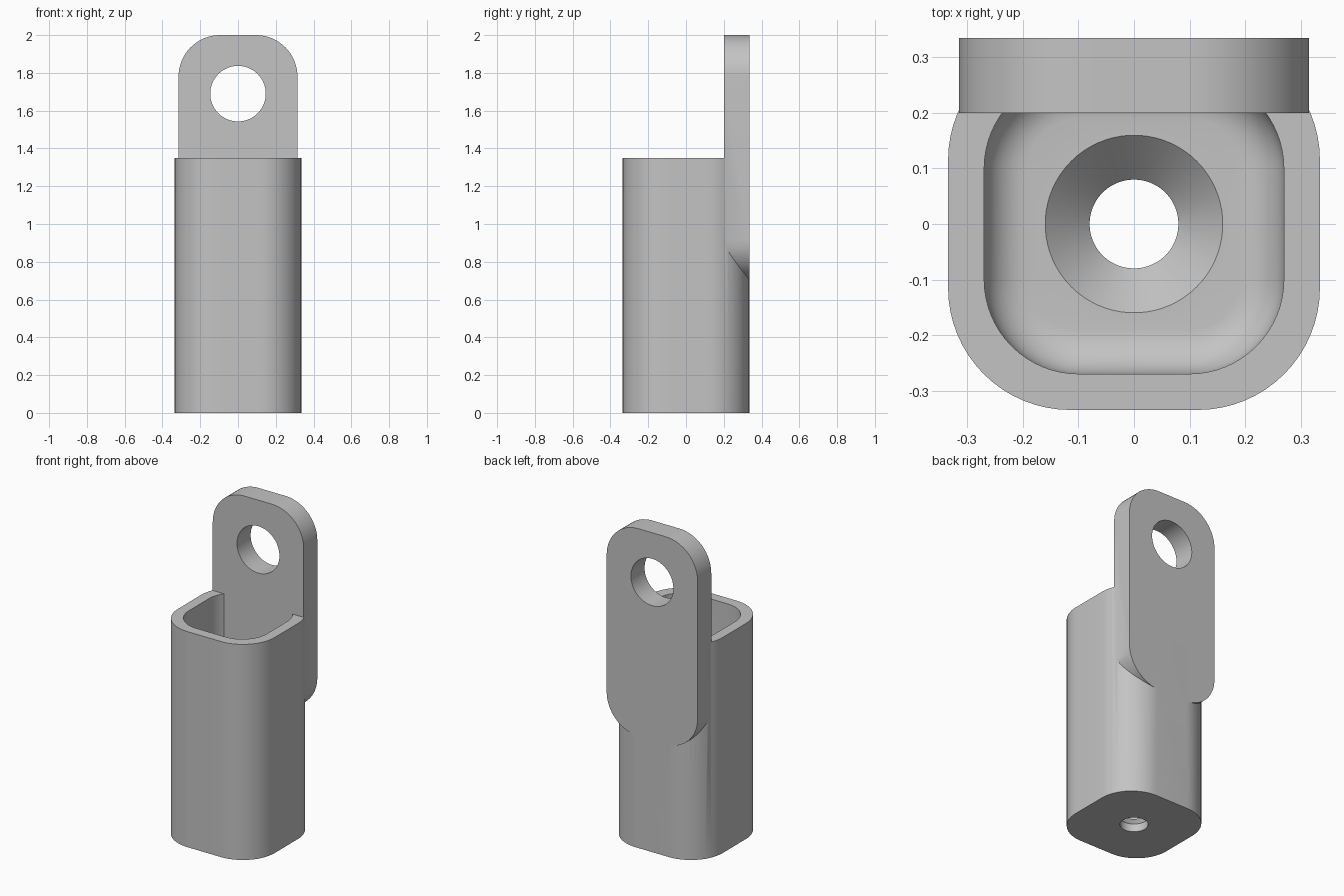
import bpy, bmesh
from math import sin, cos, pi, radians

cube = bpy.data.objects.get("Cube")
if cube:
    bpy.data.objects.remove(cube)

STEPS = 16  # segments per quarter turn
COUNT = 4 * (STEPS + 1)

metal = bpy.data.materials.new("plain grey")
metal.use_nodes = True
grey = (0.55, 0.55, 0.55, 1)
metal.diffuse_color = grey
metal.node_tree.nodes["Principled BSDF"].inputs["Base Color"].default_value = grey


def rounded(half_u, half_v, radius):
    """Rounded rectangle outline, counter-clockwise."""
    points = []
    for corner, (su, sv) in enumerate([(1, 1), (-1, 1), (-1, -1), (1, -1)]):
        for i in range(STEPS + 1):
            a = (corner + i / STEPS) * pi / 2
            points.append((su * (half_u - radius) + radius * cos(a),
                           sv * (half_v - radius) + radius * sin(a)))
    return points


def circle(radius):
    angles = [(k + 0.5) * 2 * pi / COUNT for k in range(COUNT)]
    return [(radius * cos(a), radius * sin(a)) for a in angles]


def loft(name, rings, closed=False):
    """Skin a list of (outline, height) rings; cap the ends or join them."""
    bm = bmesh.new()
    loops = [[bm.verts.new((u, v, h)) for u, v in outline] for outline, h in rings]
    pairs = list(zip(loops, loops[1:]))
    if closed:
        pairs.append((loops[-1], loops[0]))
    else:
        bm.faces.new(loops[0])
        bm.faces.new(loops[-1])
    for a, b in pairs:
        for i in range(COUNT):
            j = (i + 1) % COUNT
            bm.faces.new((a[i], a[j], b[j], b[i]))
    bmesh.ops.recalc_face_normals(bm, faces=bm.faces)
    mesh = bpy.data.meshes.new(name)
    bm.to_mesh(mesh)
    bm.free()
    mesh.materials.append(metal)
    obj = bpy.data.objects.new(name, mesh)
    bpy.context.collection.objects.link(obj)
    return obj


def combine(target, other, operation):
    mod = target.modifiers.new(operation.lower(), "BOOLEAN")
    mod.operation, mod.solver, mod.object = operation, "EXACT", other
    bpy.context.view_layer.objects.active = target
    bpy.ops.object.modifier_apply(modifier=mod.name)
    bpy.data.objects.remove(other)


# Hollow socket: outer wall, rim, inner wall, floor fillet, countersunk hole
HALF, TOP, FLOOR, FILLET = 0.335, 1.35, 0.13, 0.08
outer = rounded(HALF, HALF, 0.22)
rings = [(outer, 0), (outer, TOP), (rounded(0.27, 0.27, 0.17), TOP)]
for i in range(9):
    a = i / 8 * pi / 2
    inset = FILLET * (1 - cos(a))
    rings.append((rounded(0.27 - inset, 0.27 - inset, 0.17 - inset),
                  FLOOR + FILLET * (1 - sin(a))))
rings += [(circle(0.16), FLOOR), (circle(0.08), 0.05), (circle(0.08), 0)]
socket = loft("socket_with_lug", rings, closed=True)

# Upright lug plate, with its eye bored through
plate_outline = rounded(0.315, 0.65, 0.22)
lug = loft("lug_plate", [(plate_outline, 0), (plate_outline, 0.135)])
bore = loft("eye_bore", [(circle(0.147), -0.2), (circle(0.147), 0.4)])
for part, z in ((lug, 1.35), (bore, 1.69)):
    part.rotation_euler.x = radians(90)
    part.location = (0, HALF, z)
bore.hide_render = True
bpy.context.view_layer.update()
combine(lug, bore, "DIFFERENCE")
combine(socket, lug, "UNION")

# Smooth the curved walls, keep the edges crisp
bpy.ops.object.select_all(action="DESELECT")
socket.select_set(True)
bpy.context.view_layer.objects.active = socket
bpy.ops.object.shade_smooth_by_angle(angle=radians(30))
